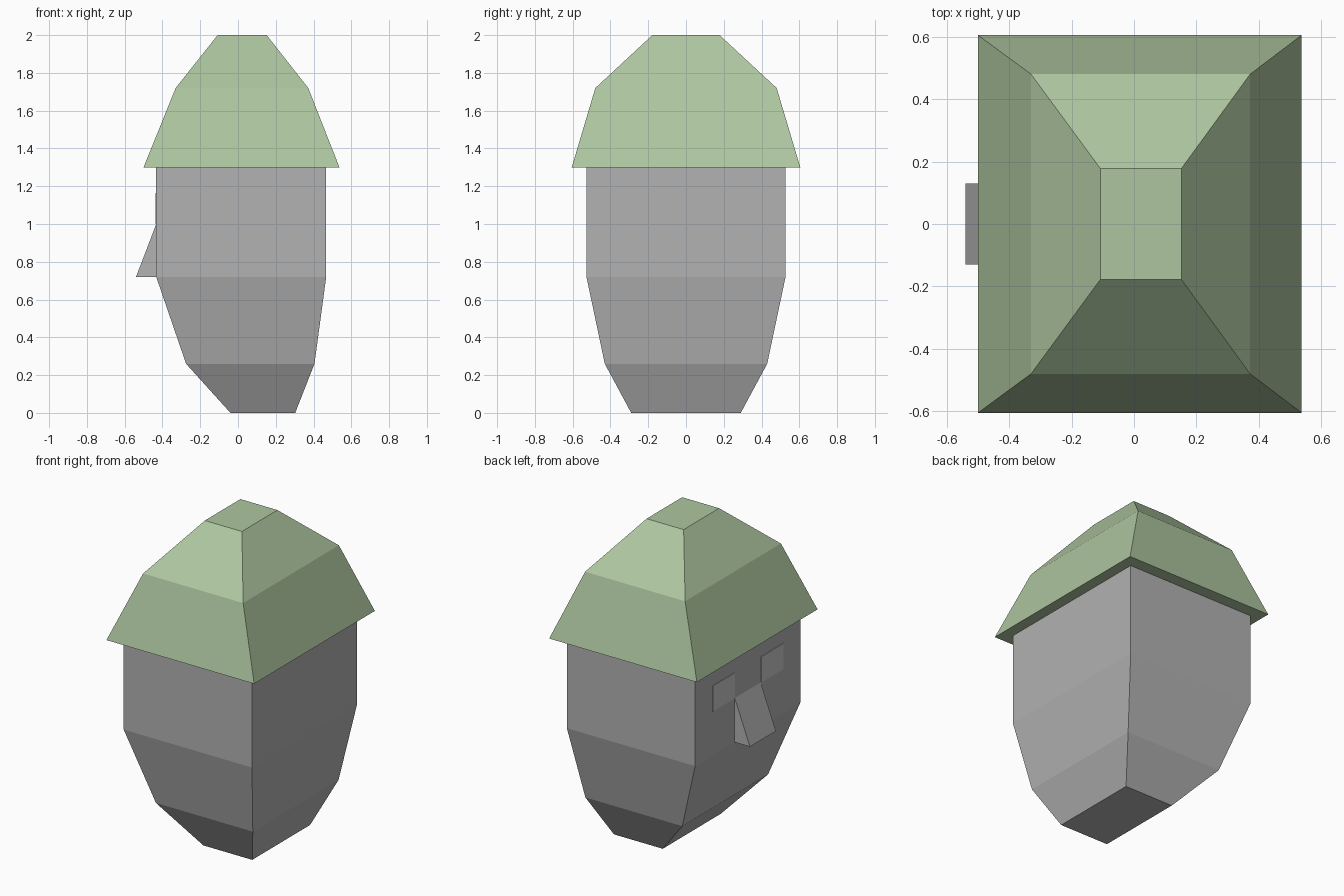
import bpy, bmesh

if "Cube" in bpy.data.objects:
    bpy.data.objects.remove(bpy.data.objects["Cube"], do_unlink=True)


def make_material(name, color):
    mat = bpy.data.materials.new(name)
    mat.use_nodes = True
    mat.diffuse_color = (*color, 1)
    mat.node_tree.nodes["Principled BSDF"].inputs["Base Color"].default_value = (*color, 1)
    return mat


def finish(name, bm, mat):
    bmesh.ops.recalc_face_normals(bm, faces=bm.faces)
    mesh = bpy.data.meshes.new(name)
    bm.to_mesh(mesh)
    bm.free()
    mesh.materials.append(mat)
    obj = bpy.data.objects.new(name, mesh)
    bpy.context.collection.objects.link(obj)
    return obj


def loft(name, sections, mat):
    """Closed solid through rectangles given as (z, x_min, x_max, half_depth)."""
    bm = bmesh.new()
    rings = [[bm.verts.new(p) for p in
              ((x0, -d, z), (x1, -d, z), (x1, d, z), (x0, d, z))]
             for z, x0, x1, d in sections]
    for low, high in zip(rings, rings[1:]):
        for i in range(4):
            j = (i + 1) % 4
            bm.faces.new((low[i], low[j], high[j], high[i]))
    bm.faces.new(rings[0])
    bm.faces.new(rings[-1])
    return finish(name, bm, mat)


def prism(name, profile, y0, y1, mat):
    """Closed solid from an (x, z) profile stretched between y0 and y1."""
    bm = bmesh.new()
    face = bm.faces.new([bm.verts.new((x, y0, z)) for x, z in profile])
    out = bmesh.ops.extrude_face_region(bm, geom=[face])["geom"]
    moved = [v for v in out if isinstance(v, bmesh.types.BMVert)]
    bmesh.ops.translate(bm, verts=moved, vec=(0, y1 - y0, 0))
    return finish(name, bm, mat)


grey = make_material("stone grey", (0.445, 0.445, 0.445))
pale = make_material("pale grey", (0.57, 0.57, 0.57))
green = make_material("sage green", (0.423, 0.565, 0.352))

# Head, tapering to a chin
wall = -0.433
loft("head", [(0, -0.04, 0.303, 0.29), (0.26, -0.275, 0.405, 0.43),
              (0.72, wall, 0.467, 0.527), (1.3, wall, 0.467, 0.527)], grey)

# Overhanging hat with a flat underside
loft("hat", [(1.3, -0.5, 0.537, 0.605), (1.72, -0.33, 0.372, 0.48),
             (2, -0.108, 0.152, 0.178)], green)

# Wedge nose
prism("nose", [(wall, 1.0), (-0.54, 0.72), (wall, 0.72)], -0.13, 0.13, grey)

# Eye plates either side of the nose
front = wall - 0.004
for side, y in (("left", -0.355), ("right", 0.135)):
    prism(side + "_eye", [(front, 1.0), (wall, 1.0), (wall, 1.163), (front, 1.163)],
          y, y + 0.22, pale)
